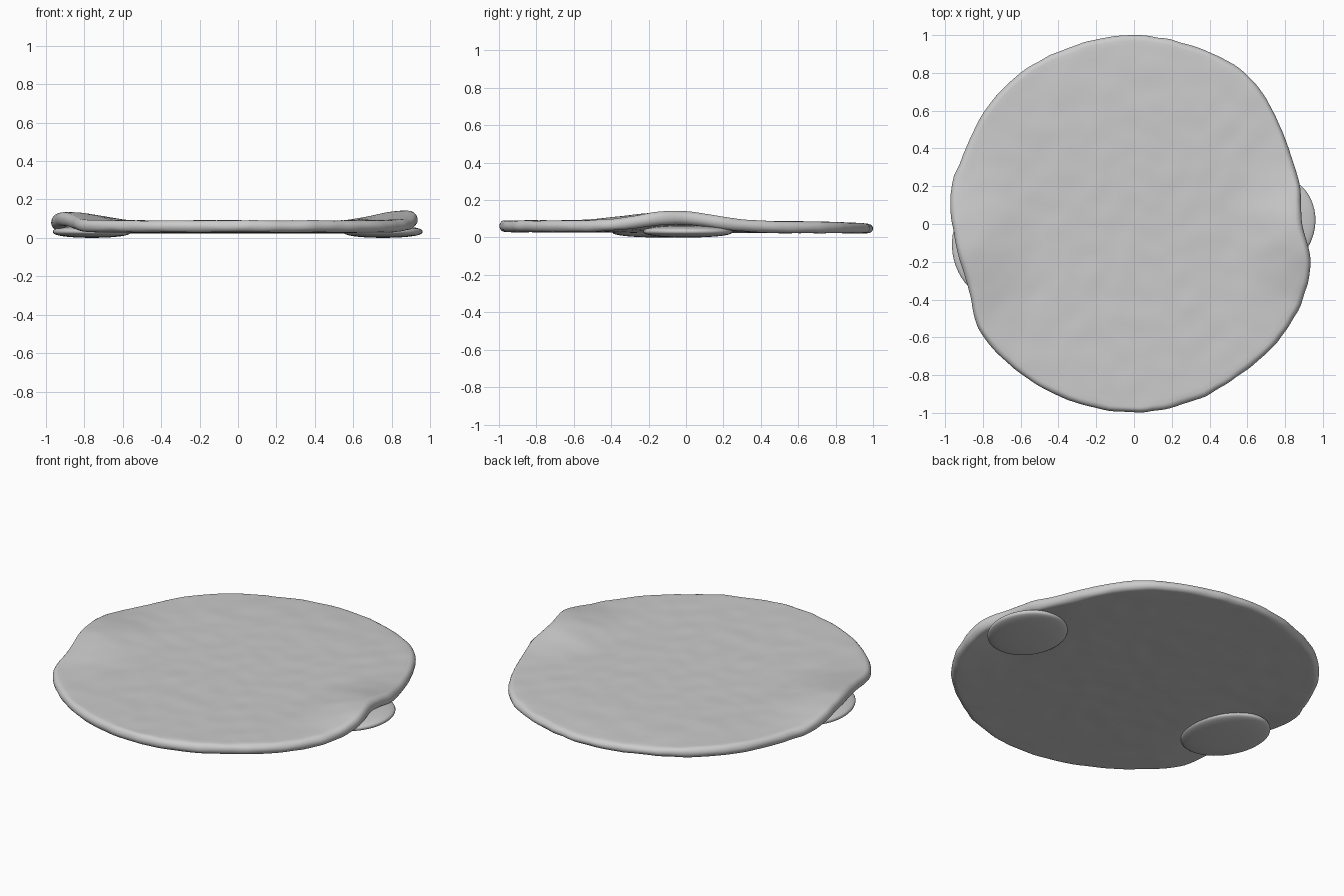
import bpy, bmesh, math
from mathutils import Vector, noise

if "Cube" in bpy.data.objects:
    bpy.data.objects.remove(bpy.data.objects["Cube"])

# Hand-shaped outline of the slab, counter-clockwise
OUTLINE = [(0.89, 0.0), (0.88, 0.18), (0.81, 0.42), (0.73, 0.61), (0.59, 0.8), (0.37, 0.92),
           (0, 1), (-0.38, 0.92), (-0.6, 0.8), (-0.79, 0.6), (-0.89, 0.4), (-0.97, 0.17),
           (-0.955, -0.05), (-0.92, -0.2), (-0.87, -0.36), (-0.82, -0.56), (-0.64, -0.76),
           (-0.4, -0.91), (0.05, -0.995), (0.4, -0.9), (0.57, -0.79), (0.78, -0.6),
           (0.9, -0.38), (0.935, -0.2)]
POLAR = sorted((math.atan2(y, x) % math.tau, math.hypot(x, y)) for x, y in OUTLINE)
SEGS, RINGS, ROUND = 192, 36, 10


def radius(a):
    """Smoothly interpolated outline radius with a ragged edge."""
    n = len(POLAR)
    i = max(k for k in range(n) if POLAR[k][0] <= a + 1e-6)
    a0 = POLAR[i][0]
    a1 = POLAR[(i + 1) % n][0] + (math.tau if i + 1 == n else 0)
    p = [POLAR[(i + k) % n][1] for k in (-1, 0, 1, 2)]
    t = (a - a0) / (a1 - a0)
    r = p[1] + 0.5 * t * (p[2] - p[0] + t * (2 * p[0] - 5 * p[1] + 4 * p[2] - p[3]
                          + t * (3 * (p[1] - p[2]) + p[3] - p[0])))
    return r + 0.006 * noise.noise(Vector((math.cos(a) * 12, math.sin(a) * 12, 3)))


def lift(x, y):
    """Rise of the slab where it rides over the two pads."""
    total = 0
    for side, cy, wy, h in ((1, -0.05, 0.27, 0.055), (-1, -0.12, 0.3, 0.045)):
        s = min(max((side * x - 0.5) / 0.38, 0), 1)
        total += h * s * s * (3 - 2 * s) * math.exp(-((y - cy) / wy) ** 2)
    return total


def make_object(name, bm):
    bmesh.ops.recalc_face_normals(bm, faces=bm.faces)
    me = bpy.data.meshes.new(name)
    bm.to_mesh(me)
    bm.free()
    for f in me.polygons:
        f.use_smooth = True
    ob = bpy.data.objects.new(name, me)
    bpy.context.collection.objects.link(ob)
    return ob


# Slab: rings run from top centre, round the rim, to bottom centre
HALF = 0.031
profile = [(k / RINGS, 0.0) for k in range(1, RINGS)]
profile += [(1, math.pi * k / ROUND) for k in range(ROUND + 1)]
profile += [(k / RINGS, math.pi) for k in range(RINGS - 1, 0, -1)]


def slab_point(f, turn, a, R):
    r = (R - HALF) * f + HALF * math.sin(turn)
    x, y = r * math.cos(a), r * math.sin(a)
    up = lift(x, y)
    back = max(0, (y - 0.5) / 0.5) ** 2
    mid = 0.057 - 0.003 * y + up * (0.9 + 0.1 * math.cos(turn))
    half = HALF - 0.006 * back
    z = mid - 0.006 * back + half * math.cos(turn)
    z += 0.003 * noise.noise(Vector((x * 9, y * 9, turn)))
    return x, y, z


bm = bmesh.new()
radii = [radius(math.tau * s / SEGS) for s in range(SEGS)]
rings = [[bm.verts.new(slab_point(f, t, math.tau * s / SEGS, radii[s])) for s in range(SEGS)]
         for f, t in profile]
for r0, r1 in zip(rings, rings[1:]):
    for s in range(SEGS):
        n = (s + 1) % SEGS
        bm.faces.new((r0[s], r1[s], r1[n], r0[n]))
for ring, turn in ((rings[0], 0), (rings[-1], math.pi)):
    c = bm.verts.new(slab_point(0, turn, 0, 1))
    for s in range(SEGS):
        bm.faces.new((c, ring[s], ring[(s + 1) % SEGS]))
make_object("slab", bm)


# Pads: flattened, slightly boxy pebbles under the left and right edges
def pad(name, cx, cy, rx, ry, tilt):
    bm = bmesh.new()
    bmesh.ops.create_uvsphere(bm, u_segments=48, v_segments=24, radius=1)
    ct, st = math.cos(tilt), math.sin(tilt)
    for v in bm.verts:
        x, y, z = v.co
        x, y = x * rx, y * ry
        z = math.copysign(abs(z) ** 0.75, z)
        v.co = (cx + x * ct - y * st, cy + x * st + y * ct, 0.032 + 0.032 * z)
    make_object(name, bm)


pad("right_pad", 0.755, 0.01, 0.205, 0.24, math.radians(-8))
pad("left_pad", -0.76, -0.14, 0.2, 0.26, math.radians(14))
